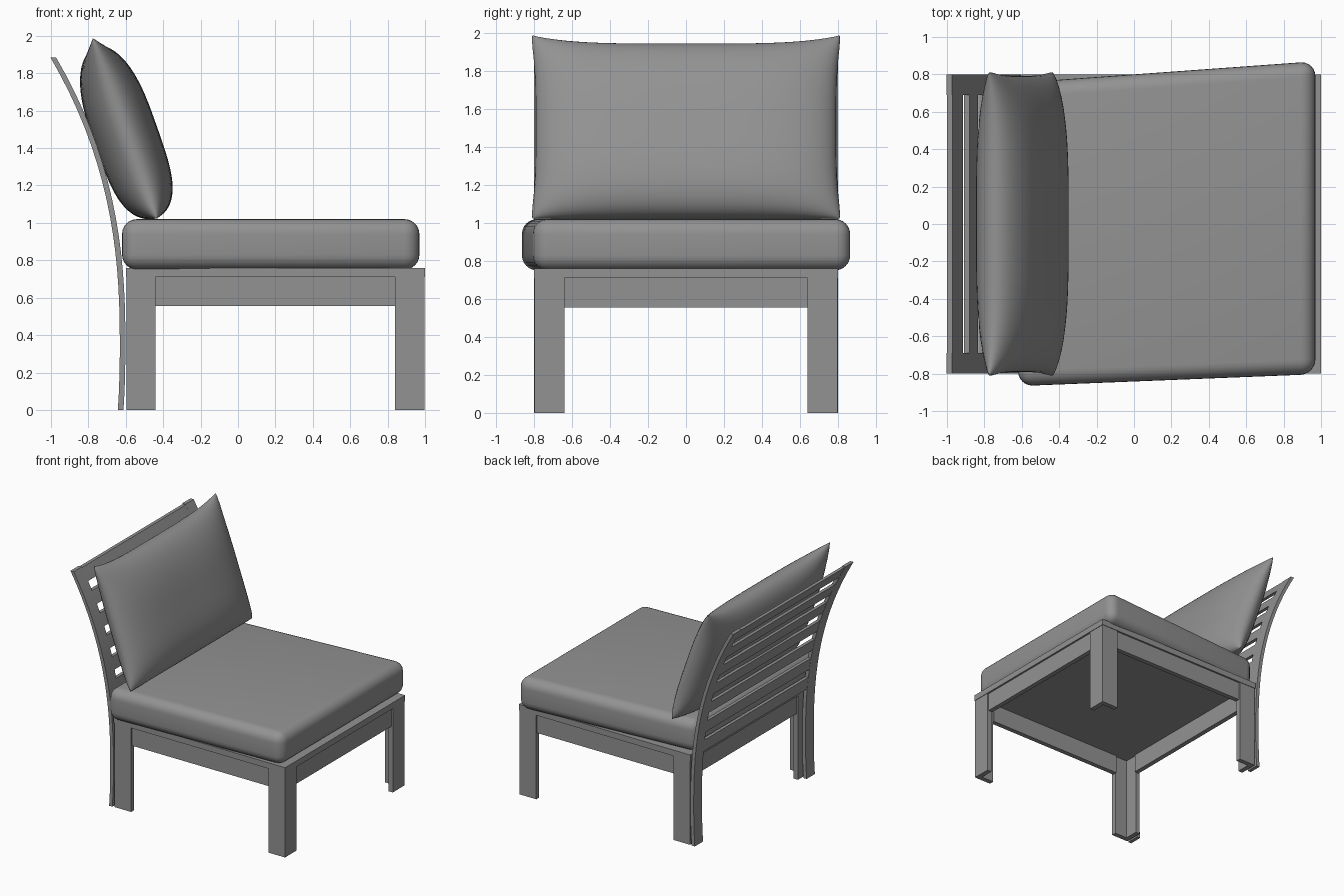
import bpy, bmesh
from math import sin, pi
from mathutils import Vector

if "Cube" in bpy.data.objects:
    bpy.data.objects.remove(bpy.data.objects["Cube"])

GREY = bpy.data.materials.new("dark_grey")
GREY.diffuse_color = (0.29, 0.29, 0.29, 1)
GREY.use_nodes = True
GREY.node_tree.nodes["Principled BSDF"].inputs["Base Color"].default_value = GREY.diffuse_color


def make(name, bm, smooth=None):
    bmesh.ops.recalc_face_normals(bm, faces=bm.faces)
    me = bpy.data.meshes.new(name)
    bm.to_mesh(me)
    bm.free()
    me.materials.append(GREY)
    ob = bpy.data.objects.new(name, me)
    bpy.context.collection.objects.link(ob)
    if smooth:
        bpy.ops.object.select_all(action='DESELECT')
        ob.select_set(True)
        bpy.context.view_layer.objects.active = ob
        bpy.ops.object.shade_smooth_by_angle(angle=smooth)
    return ob


def prism(name, pts, offset, smooth=None):
    """Extrude a closed outline of 3D points along a vector."""
    bm = bmesh.new()
    face = bm.faces.new([bm.verts.new(p) for p in pts])
    ext = bmesh.ops.extrude_face_region(bm, geom=[face])
    bmesh.ops.translate(bm, vec=Vector(offset),
                        verts=[v for v in ext['geom'] if isinstance(v, bmesh.types.BMVert)])
    return make(name, bm, smooth)


def box(name, x0, x1, y0, y1, z0, z1):
    return prism(name, [(x0, y0, z0), (x1, y0, z0), (x1, y1, z0), (x0, y1, z0)], (0, 0, z1 - z0))


def back_x(z):
    return -0.617 - 0.1315 * abs(z - 0.35) ** 2.42


def curved_board(name, z0, z1, y0, y1, half, steps):
    zs = [z0 + (z1 - z0) * i / steps for i in range(steps + 1)]
    pts = [(back_x(z) - half, y0, z) for z in zs]
    pts += [(back_x(z) + half, y0, z) for z in reversed(zs)]
    return prism(name, pts, (0, y1 - y0, 0), 0.6)


# Seat deck
box("seat_deck", -0.6, 1.0, -0.8, 0.8, 0.71, 0.76)

# Legs with an L-shaped section, one per corner
W, T = 0.156, 0.04
for side_x, cx, sx in (("rear", -0.596, 1), ("front", 0.996, -1)):
    for side_y, cy, sy in (("near", -0.796, 1), ("far", 0.796, -1)):
        outline = [(0, 0), (W, 0), (W, T), (T, T), (T, W), (0, W)]
        prism(f"{side_x}_{side_y}_leg",
              [(cx + sx * a, cy + sy * b, 0) for a, b in outline], (0, 0, 0.71))

# Aprons between the legs
for n, s in (("near", -1), ("far", 1)):
    y = sorted((s * 0.785, s * 0.745))
    box(f"{n}_apron", -0.44, 0.84, y[0], y[1], 0.555, 0.71)
for n, x in (("rear", -0.585), ("front", 0.945)):
    box(f"{n}_apron", x, x + 0.04, -0.64, 0.64, 0.555, 0.71)

# Curved back posts and slats
for n, y in (("near", -0.8), ("far", 0.69)):
    curved_board(f"{n}_back_post", 0, 1.885, y, y + 0.11, 0.015, 20)
for i in range(7):
    top = 1.88 - 0.17 * i
    curved_board(f"back_slat_{i + 1}", top - 0.1, top, -0.69, 0.69, 0.014, 3)

# Seat cushion, lying slightly askew on the deck
bm = bmesh.new()
bmesh.ops.create_cube(bm, size=2)
for v in bm.verts:
    x = 0.175 + 0.795 * v.co.x
    y = 0.80 + 0.072 * x if v.co.y > 0 else -0.842 + 0.04 * x
    v.co = (x, y, 0.885 + 0.135 * v.co.z)
bmesh.ops.bevel(bm, geom=bm.edges[:], offset=0.08, segments=6, profile=0.5, affect='EDGES')
make("seat_cushion", bm, 0.8)

# Back pillow: two bulged grids welded along the seam, leaning on the back
N = 32
along = Vector((-0.335, 0, 0.945)).normalized()
normal = Vector((0.945, 0, 0.335)).normalized()
bm = bmesh.new()
for side in (-1, 1):
    grid = bmesh.ops.create_grid(bm, x_segments=N, y_segments=N, size=1)
    for vert in grid['verts']:
        u, v = sin(vert.co.x * pi / 2), sin(vert.co.y * pi / 2)
        fall = abs(v) ** (2.6 if v > 0 else 4)
        puff = (0.165 if side > 0 else 0.18) * (max(0, 1 - abs(u) ** 3.5) * max(0, 1 - fall)) ** 0.5
        if max(abs(u), abs(v)) > 0.99999:
            puff = 0
        y = 0.825 * u * (1 - 0.04 * (1 - v ** 4))
        s = 0.512 * v * (1 - (0.1 if v > 0 else 0.01) * (1 - u ** 4))
        # soften the corner tips
        tip = 1 - 0.02 * (u * v) ** 12
        vert.co = Vector((-0.605, y * tip, 1.505)) + along * s + normal * (side * puff)
bmesh.ops.remove_doubles(bm, verts=bm.verts[:], dist=0.0005)
make("back_pillow", bm, 1.4)
